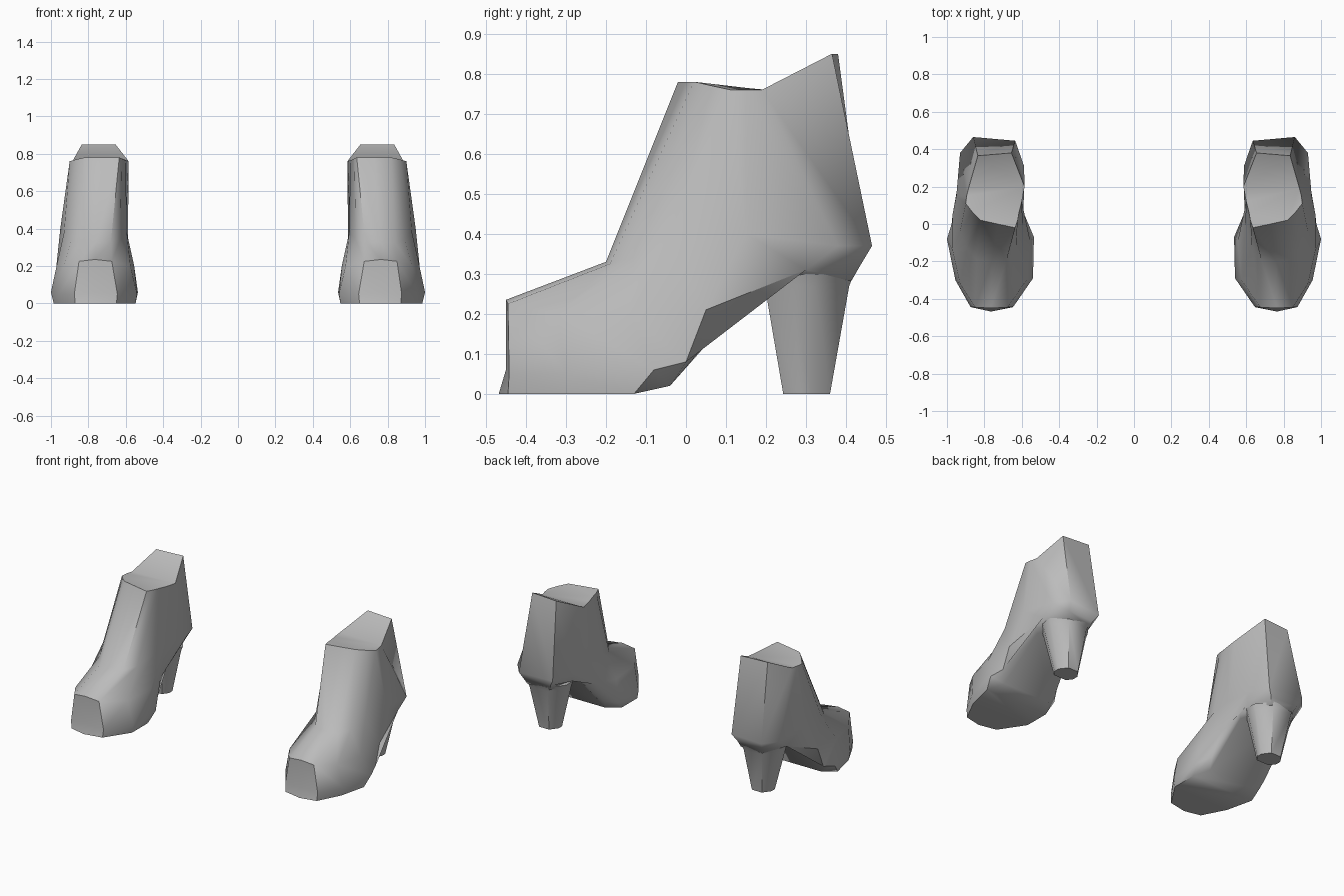
import bpy, bmesh, math

cube = bpy.data.objects.get("Cube")
if cube:
    bpy.data.objects.remove(cube, do_unlink=True)

leather = bpy.data.materials.new("grey leather")
leather.use_nodes = True
GREY = (0.5, 0.5, 0.5, 1)
leather.diffuse_color = GREY
leather.node_tree.nodes["Principled BSDF"].inputs["Base Color"].default_value = GREY

# Rings run: toe middle, outer side to the back, then the inner side forward
CUFF = [(.73, 0, .78), (.82, .02, .78), (.865, .065, .77), (.9, .11, .76), (.895, .15, .76),
        (.885, .19, .76), (.835, .365, .85), (.655, .38, .85), (.585, .2, .76),
        (.6, .12, .765), (.615, .06, .77), (.622, .02, .775), (.635, -.02, .78)]
ANKLE = [(.76, -.2, .33), (.84, -.19, .325), (.89, -.13, .34), (.93, -.04, .38), (.95, .15, .4),
         (.93, .38, .37), (.86, .465, .37), (.635, .445, .365), (.588, .31, .37),
         (.6, .12, .4), (.595, 0, .38), (.63, -.12, .34), (.68, -.19, .325)]
INSTEP = [(.765, -.45, .235), (.85, -.445, .225), (.93, -.32, .2), (.97, -.14, .2), (.97, .05, .21),
          (.925, .3, .31), (.845, .435, .32), (.665, .425, .32), (.61, .28, .31),
          (.59, .06, .21), (.555, -.09, .2), (.575, -.3, .2), (.675, -.445, .225)]
WELT = [(.765, -.45, .06), (.875, -.442, .05), (.955, -.3, .05), (1, -.08, .06), (.975, 0, .08),
        (.905, .2, .29), (.835, .415, .285), (.675, .41, .285), (.62, .2, .29),
        (.58, 0, .08), (.535, -.07, .06), (.54, -.29, .05), (.645, -.442, .05)]
SOLE = [(.765, -.468, 0), (.87, -.445, 0), (.945, -.3, 0), (.985, -.13, 0), (.93, -.04, .02),
        (.87, .18, .275), (.82, .405, .28), (.69, .405, .28), (.64, .18, .275),
        (.6, -.04, .02), (.548, -.13, 0), (.548, -.29, 0), (.65, -.445, 0)]
SOLE_FACES = [(0, 1, 2, 11, 12), (11, 2, 3, 10), (10, 3, 4, 9), (9, 4, 5, 8), (8, 5, 6, 7)]
CUFF_FACES = [(8, 5, 6, 7), (0, 1, 2, 3, 4, 5, 8, 9, 10, 11, 12)]


def heel_ring(x0, x1, y0, y1, z):
    """Flat-fronted heel section with chamfered back corners."""
    w, d = x1 - x0, y1 - y0
    outline = [(.18, 0), (.82, 0), (1, .3), (1, .6), (.75, 1), (.25, 1), (0, .6), (0, .3)]
    return [(x0 + u * w, y0 + v * d, z) for u, v in outline]


def loft(name, rings, start_faces, end_faces, side):
    bm = bmesh.new()
    loops = [[bm.verts.new((side * x, y, z)) for x, y, z in ring] for ring in rings]
    n = len(rings[0])
    for a, b in zip(loops, loops[1:]):
        for i in range(n):
            j = (i + 1) % n
            bm.faces.new((a[i], a[j], b[j], b[i]))
    for loop, faces in ((loops[0], start_faces), (loops[-1], end_faces)):
        for face in faces:
            bm.faces.new([loop[i] for i in face])
    bmesh.ops.recalc_face_normals(bm, faces=bm.faces)
    mesh = bpy.data.meshes.new(name)
    bm.to_mesh(mesh)
    bm.free()
    mesh.materials.append(leather)
    obj = bpy.data.objects.new(name, mesh)
    bpy.context.collection.objects.link(obj)
    bpy.ops.object.select_all(action='DESELECT')
    obj.select_set(True)
    bpy.context.view_layer.objects.active = obj
    bpy.ops.object.shade_smooth_by_angle(angle=math.radians(50))


for label, side in (("left", 1), ("right", -1)):
    # Boot body from cuff to sole
    loft(label + "_boot_upper", [CUFF, ANKLE, INSTEP, WELT, SOLE], CUFF_FACES, SOLE_FACES, side)
    # Tapered block heel
    heel = [heel_ring(.62, .9, .19, .42, .3), heel_ring(.63, .89, .197, .408, .27),
            heel_ring(.685, .825, .243, .36, 0)]
    loft(label + "_heel", heel, [range(8)], [range(8)], side)
